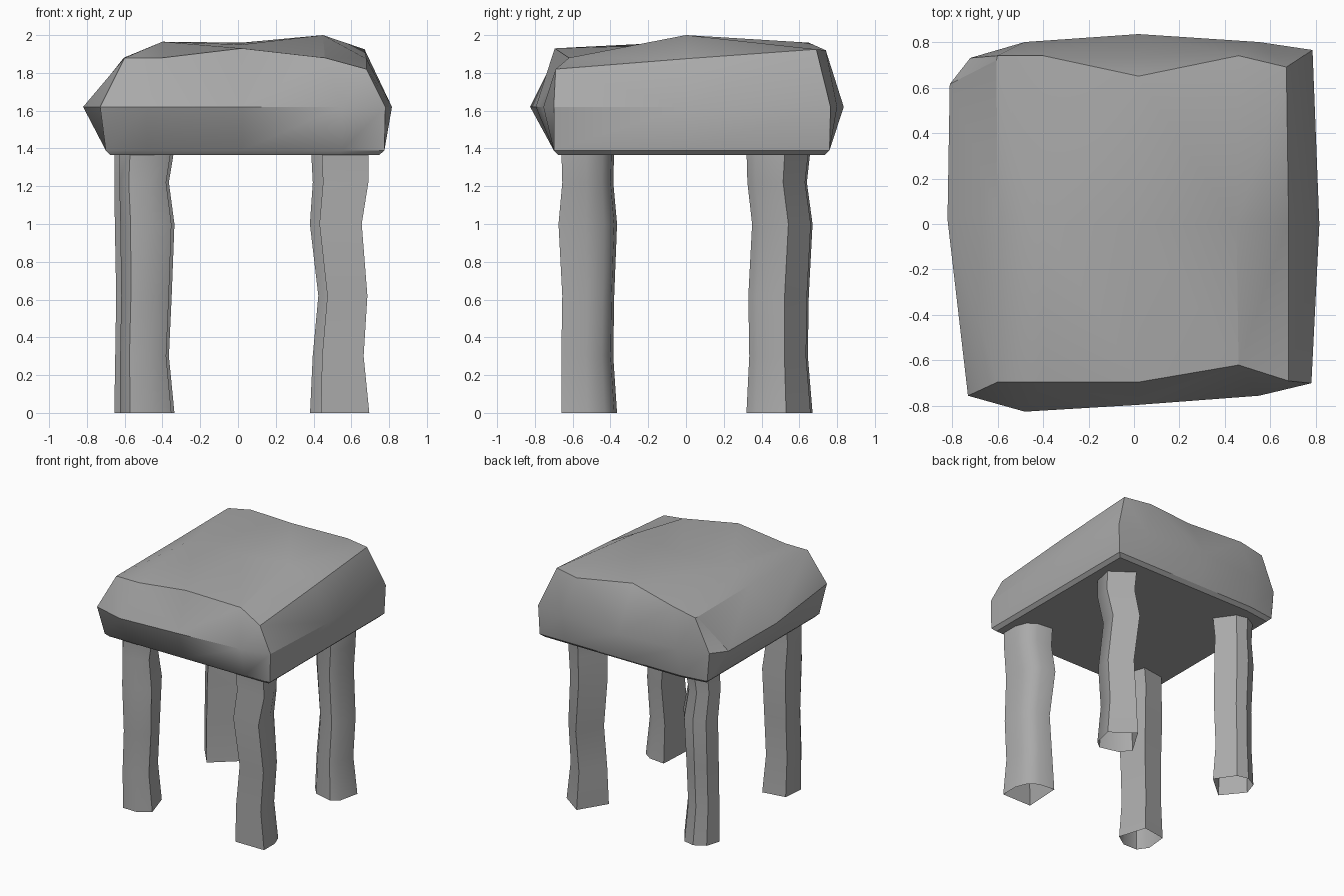
import bpy
import bmesh
import math

default_cube = bpy.data.objects.get("Cube")
if default_cube:
    bpy.data.objects.remove(default_cube, do_unlink=True)

# Single stone-grey material
grey = bpy.data.materials.new("stone_grey")
grey.use_nodes = True
grey_colour = (0.4, 0.4, 0.4, 1.0)
grey.diffuse_color = grey_colour
grey.node_tree.nodes["Principled BSDF"].inputs["Base Color"].default_value = grey_colour


def clamp(value, low, high):
    return max(low, min(high, value))


def mix(low, high, fraction):
    return low + (high - low) * fraction


def add_rings(bm, rings):
    """Create vertex rings and join each ring to the next with quads."""
    loops = [[bm.verts.new(point) for point in ring] for ring in rings]
    for lower, upper in zip(loops, loops[1:]):
        count = len(lower)
        for i in range(count):
            j = (i + 1) % count
            bm.faces.new((lower[i], lower[j], upper[j], upper[i]))
    return loops


def finish(bm, name, smooth_angle):
    """Turn the bmesh into a named, shaded object."""
    mesh = bpy.data.meshes.new(name)
    bm.to_mesh(mesh)
    bm.free()
    mesh.materials.append(grey)
    obj = bpy.data.objects.new(name, mesh)
    bpy.context.collection.objects.link(obj)
    bpy.ops.object.select_all(action="DESELECT")
    obj.select_set(True)
    bpy.context.view_layer.objects.active = obj
    bpy.ops.object.shade_smooth_by_angle(angle=math.radians(smooth_angle))


def build_seat():
    # Widest outline, anticlockwise from the front corner on the -x side
    rim_outline = [
        (-0.73, -0.755), (-0.48, -0.825), (0.02, -0.795), (0.55, -0.755),
        (0.78, -0.7), (0.815, 0), (0.785, 0.765), (0.55, 0.8),
        (0.02, 0.835), (-0.48, 0.8), (-0.72, 0.73), (-0.81, 0.615), (-0.82, 0.02),
    ]
    # Uneven border of the top surface, matching the rim point for point
    top_outline = [
        (-0.6, -0.695, 1.88), (-0.4, -0.695, 1.88), (0.02, -0.695, 1.93),
        (0.46, -0.62, 1.88), (0.68, -0.69, 1.82), (0.68, 0, 1.875),
        (0.67, 0.69, 1.925), (0.46, 0.74, 1.92), (0.02, 0.65, 1.96),
        (-0.4, 0.74, 1.92), (-0.6, 0.74, 1.88), (-0.605, 0.72, 1.88), (-0.6, 0.05, 1.88),
    ]
    rim = [(x, y, 1.62) for x, y in rim_outline]
    lower = [(clamp(x, -0.7, 0.775), clamp(y, -0.7, 0.76), 1.39) for x, y, z in rim]
    underside = [(x * 0.965, y * 0.965, 1.365) for x, y, z in lower]

    bm = bmesh.new()
    loops = add_rings(bm, [underside, lower, rim, top_outline])
    bm.faces.new(list(reversed(loops[0])))
    top = loops[-1]

    # Ridge across the middle of the seat, from side to side
    ridge = [bm.verts.new(point) for point in
             ((-0.4, 0, 1.965), (0.02, 0, 1.95), (0.45, 0, 2.0))]
    front_row, back_row = top[:5], top[10:5:-1]
    middle_row = [top[12]] + ridge + [top[5]]
    for i in range(4):
        bm.faces.new((front_row[i], front_row[i + 1], middle_row[i + 1], middle_row[i]))
        if i:
            bm.faces.new((middle_row[i], middle_row[i + 1], back_row[i + 1], back_row[i]))
    bm.faces.new((top[12], ridge[0], top[9], top[10], top[11]))
    bmesh.ops.triangulate(bm, faces=[f for f in bm.faces if len(f.verts) == 4
                                    and f.calc_center_median().z > 1.7])
    bmesh.ops.recalc_face_normals(bm, faces=bm.faces)
    finish(bm, "seat", 30)


# Wavering bounds of the legs at each height: (low side, high side)
leg_heights = (0, 0.3, 0.62, 1.0, 1.22, 1.4)
x_sides = {
    "right": ((-0.655, -0.65, -0.645, -0.652, -0.655, -0.655),
              (-0.33, -0.36, -0.345, -0.33, -0.36, -0.33)),
    "left": ((0.375, 0.39, 0.42, 0.375, 0.39, 0.38),
             (0.695, 0.665, 0.685, 0.655, 0.69, 0.69)),
}
y_sides = {
    "front": ((-0.66, -0.66, -0.655, -0.675, -0.655, -0.66),
              (-0.365, -0.385, -0.38, -0.365, -0.385, -0.38)),
    "back": ((0.32, 0.335, 0.33, 0.35, 0.325, 0.32),
             (0.67, 0.645, 0.65, 0.67, 0.64, 0.66)),
}

# Rough-hewn section of each leg, as fractions of its bounds, anticlockwise
sections = {
    ("front", "left"): [(0.2, 0), (1, 0), (1, 0.47), (0.89, 0.78), (0.67, 0.95), (0.25, 1)],
    ("front", "right"): [(0.93, 0.24), (0.72, 0.98), (0.14, 0.88),
                         (0.09, 0.3), (0.26, 0.03), (0.63, 0.02)],
    ("back", "left"): [(0.7, 0), (0.89, 0.14), (1, 0.6), (0.44, 0.97),
                       (0.02, 0.34), (0.23, 0.11)],
    ("back", "right"): [(0.98, 0.51), (0.66, 0.94), (0.38, 1), (0.11, 0.86),
                        (0, 0.54), (0.42, 0.06)],
}


def build_leg(depth, side, section):
    """Open-ended leg whose top is sunk into the seat."""
    bounds = zip(*x_sides[side], *y_sides[depth], leg_heights)
    rings = [[(mix(x0, x1, fx), mix(y0, y1, fy), z) for fx, fy in section]
             for x0, x1, y0, y1, z in bounds]
    bm = bmesh.new()
    add_rings(bm, rings)
    finish(bm, depth + "_" + side + "_leg", 40)


build_seat()
for (depth, side), section in sections.items():
    build_leg(depth, side, section)
